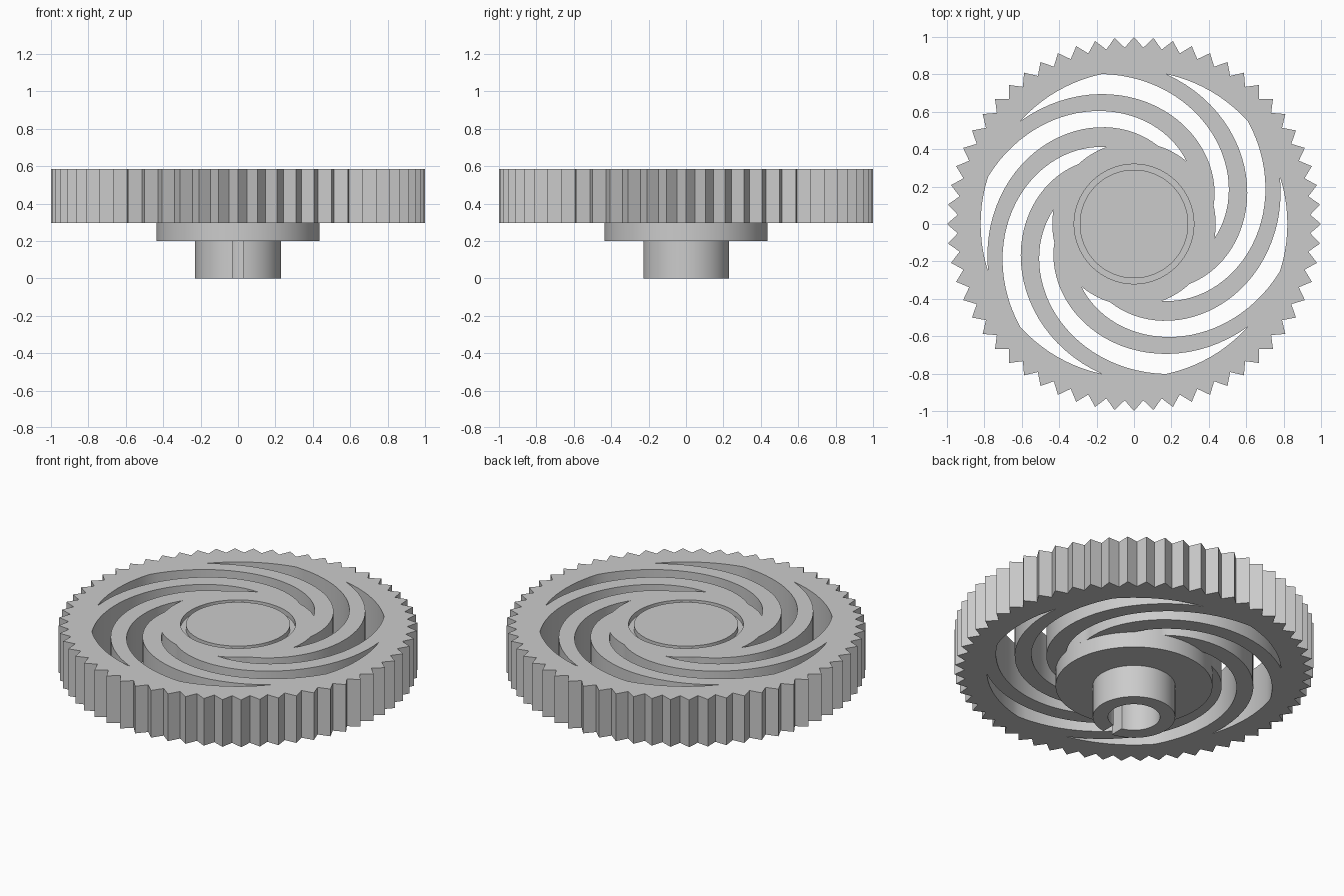
import bpy
from math import sin, cos, asin, radians, pi

if "Cube" in bpy.data.objects:
    bpy.data.objects.remove(bpy.data.objects["Cube"], do_unlink=True)

grey = bpy.data.materials.new("plain_grey")
grey.use_nodes = True
grey.diffuse_color = (0.6, 0.6, 0.6, 1)
grey.node_tree.nodes["Principled BSDF"].inputs["Base Color"].default_value = (0.6, 0.6, 0.6, 1)


def polar(r, a):
    return (r * cos(a), r * sin(a))


def arc(r0, r1, a0, a1, n):
    """Points on an arc or linear spiral, end points included."""
    return [polar(r0 + (r1 - r0) * i / n, a0 + (a1 - a0) * i / n) for i in range(n + 1)]


def circle(r, n=96):
    return arc(r, r, 0, 2 * pi, n)[:-1]


def extrude(name, outlines, z0, z1):
    """Solid from closed flat outlines; inner outlines become holes."""
    curve = bpy.data.curves.new(name, "CURVE")
    curve.dimensions = "2D"
    curve.fill_mode = "BOTH"
    curve.extrude = (z1 - z0) / 2
    for pts in outlines:
        spline = curve.splines.new("POLY")
        spline.points.add(len(pts) - 1)
        for p, (x, y) in zip(spline.points, pts):
            p.co = (x, y, 0, 1)
        spline.use_cyclic_u = True
    obj = bpy.data.objects.new(name, curve)
    bpy.context.collection.objects.link(obj)
    obj.location.z = (z0 + z1) / 2
    bpy.ops.object.select_all(action="DESELECT")
    obj.select_set(True)
    bpy.context.view_layer.objects.active = obj
    bpy.ops.object.convert(target="MESH")
    obj = bpy.context.view_layer.objects.active
    bpy.ops.object.mode_set(mode="EDIT")
    bpy.ops.mesh.select_all(action="SELECT")
    bpy.ops.mesh.remove_doubles(threshold=0.0001)
    bpy.ops.mesh.normals_make_consistent(inside=False)
    bpy.ops.object.mode_set(mode="OBJECT")
    obj.data.materials.clear()
    obj.data.materials.append(grey)
    bpy.ops.object.shade_smooth_by_angle(angle=radians(25))
    return obj


GEAR_LOW, GEAR_TOP, FLANGE_LOW = 0.295, 0.585, 0.2
RIM, HUB, GROOVE = 0.82, 0.437, 0.32

# Pointed teeth, one tip on each axis
TEETH = 60
teeth = [polar(0.944 if i % 2 else 1.0, pi * i / TEETH) for i in range(2 * TEETH)]


# Curved slots between the swept spokes
def slot(turn):
    tip = radians(78 + turn)
    rim_end = tip - radians(36)
    hub_start = tip - radians(125)
    hub_tip = tip - radians(148)
    return (arc(RIM, RIM, tip, rim_end, 10)[:-1]
            + arc(RIM, HUB, rim_end, hub_tip, 30)[:-1]
            + arc(HUB, HUB, hub_tip, hub_start, 8)[:-1]
            + arc(HUB, RIM, hub_start, tip, 30)[:-1])


slots = [slot(60 * k) for k in range(6)]
extrude("gear_wheel", [teeth, circle(GROOVE)] + slots, GEAR_LOW, GEAR_TOP)

# Hub: core under the ring groove, centre cap and lower flange
extrude("hub_core", [circle(GROOVE)], GEAR_LOW, GEAR_TOP - 0.03)
extrude("centre_cap", [circle(0.29)], GEAR_TOP - 0.03, GEAR_TOP)
extrude("lower_flange", [circle(HUB)], FLANGE_LOW, GEAR_LOW)

# Hollow shaft with a slot through its front wall
SHAFT, BORE, HALF_SLOT = 0.23, 0.145, 0.03


def open_arc(r):
    gap = asin(HALF_SLOT / r)
    return arc(r, r, -pi / 2 + gap, 3 * pi / 2 - gap, 64)


extrude("slotted_shaft", [open_arc(SHAFT) + open_arc(BORE)[::-1]], 0, FLANGE_LOW)
